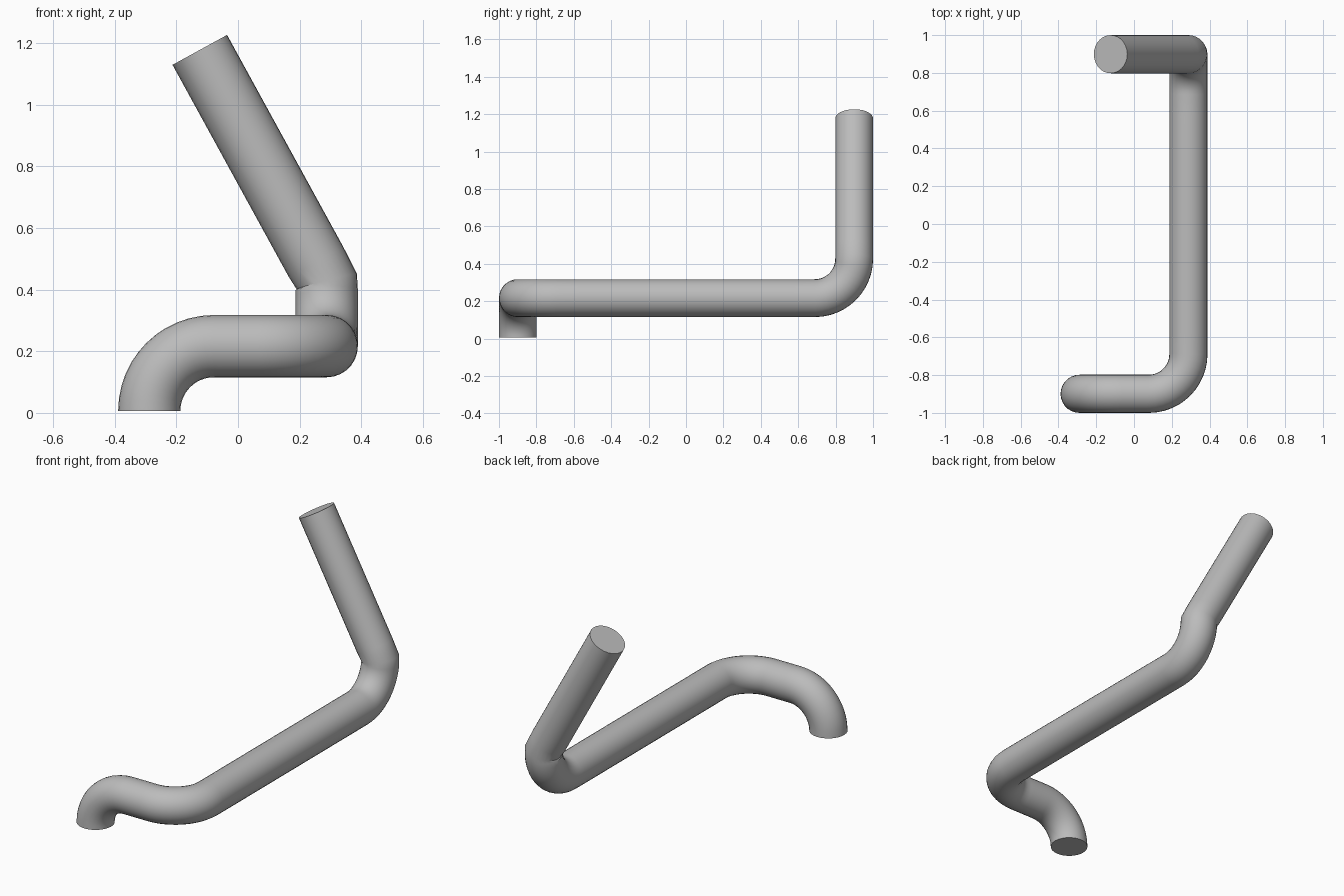
import bpy
import math
from mathutils import Vector

cube = bpy.data.objects.get("Cube")
if cube:
    bpy.data.objects.remove(cube, do_unlink=True)

RADIUS = 0.101   # tube radius
BEND = 0.21      # centre-line bend radius
X, Y, Z0 = 0.288, 0.899, 0.0066
Z = Z0 + BEND
ROUND = 0.5523   # handle length for a quarter circle

# Grey material
grey = bpy.data.materials.new("plain_grey")
grey.use_nodes = True
colour = (0.5, 0.5, 0.5, 1)
grey.diffuse_color = colour
grey.node_tree.nodes["Principled BSDF"].inputs["Base Color"].default_value = colour

# Centre line: three quarter bends, straight runs, and a sharp kink to the top
path = [Vector(p) for p in (
    (-X, -Y, Z0), (-X + BEND, -Y, Z),
    (X - BEND, -Y, Z), (X, -Y + BEND, Z),
    (X, Y - BEND, Z), (X, Y, Z + BEND),
    (-0.124, Y, 1.178))]
corners = [Vector(p) for p in ((-X, -Y, Z), (X, -Y, Z), (X, Y, Z))]

curve = bpy.data.curves.new("bent_pipe", "CURVE")
curve.dimensions = "3D"
curve.resolution_u = 12
curve.bevel_depth = RADIUS
curve.bevel_resolution = 12
curve.use_fill_caps = True
spline = curve.splines.new("BEZIER")
spline.bezier_points.add(len(path) - 1)
points = spline.bezier_points
for point, co in zip(points, path):
    point.handle_left_type = point.handle_right_type = "FREE"
    point.co = co

# Bend handles aim at the bend's corner, straight handles along the run
for i in range(len(path) - 1):
    a, b = path[i], path[i + 1]
    if i % 2 == 0 and i // 2 < len(corners):
        corner = corners[i // 2]
        points[i].handle_right = a.lerp(corner, ROUND)
        points[i + 1].handle_left = b.lerp(corner, ROUND)
    else:
        points[i].handle_right = a.lerp(b, 1 / 3)
        points[i + 1].handle_left = b.lerp(a, 1 / 3)
points[0].handle_left = path[0] - (points[0].handle_right - path[0])
points[-1].handle_right = path[-1] - (points[-1].handle_left - path[-1])

pipe = bpy.data.objects.new("bent_pipe", curve)
bpy.context.collection.objects.link(pipe)
curve.materials.append(grey)

# Turn into a mesh with smooth sides and crisp end caps
bpy.ops.object.select_all(action="DESELECT")
pipe.select_set(True)
bpy.context.view_layer.objects.active = pipe
bpy.ops.object.convert(target="MESH")
bpy.ops.object.shade_smooth_by_angle(angle=math.radians(25))
